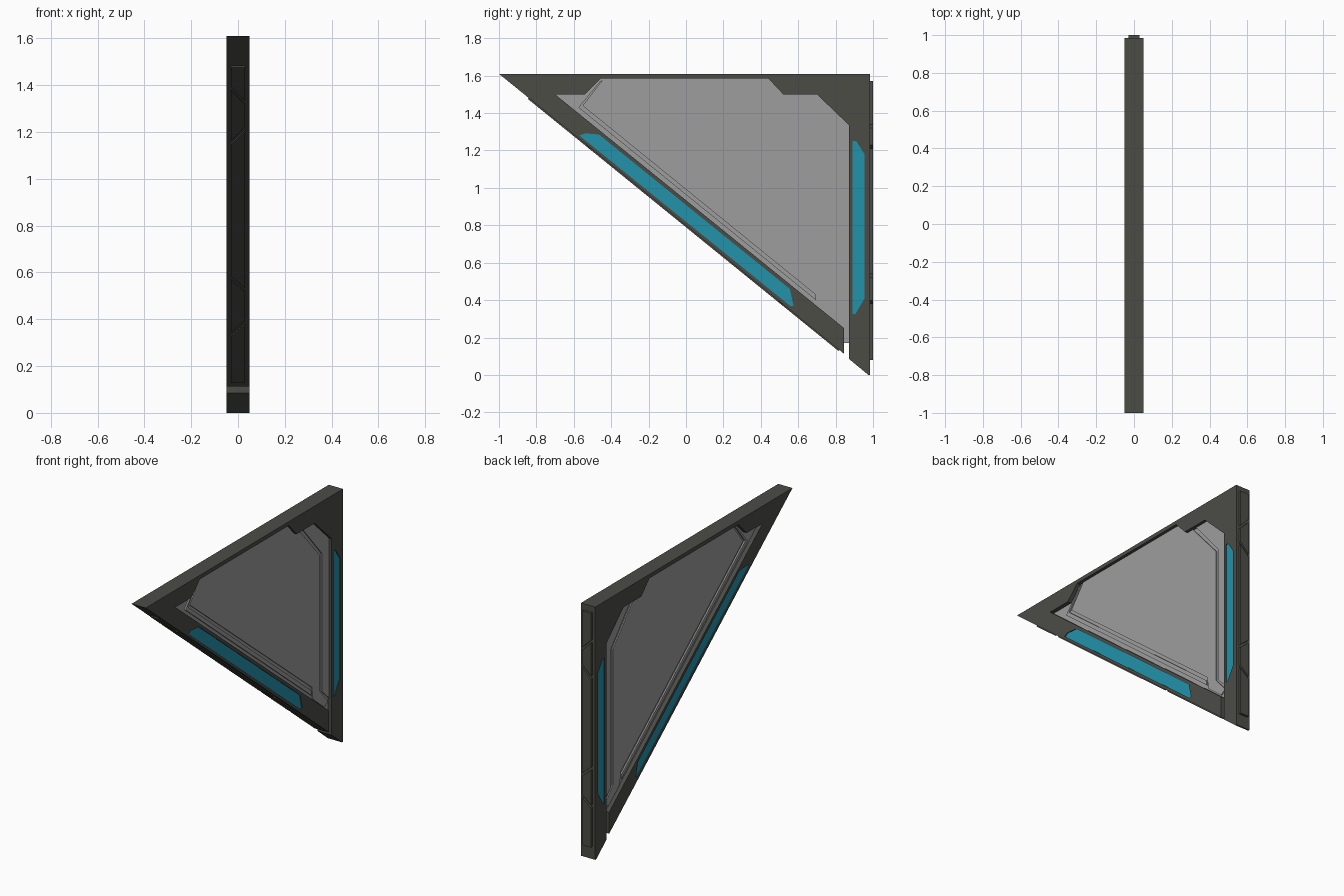
import bpy, bmesh
from mathutils import Matrix, Vector

if "Cube" in bpy.data.objects:
    bpy.data.objects.remove(bpy.data.objects["Cube"])


def material(name, rgb):
    m = bpy.data.materials.new(name)
    m.diffuse_color = (*rgb, 1)
    m.use_nodes = True
    m.node_tree.nodes["Principled BSDF"].inputs["Base Color"].default_value = m.diffuse_color
    return m


DARK = material("dark_frame", (0.072, 0.072, 0.062))
GREY = material("light_grey", (0.34, 0.34, 0.34))
BLUE = material("cyan_blue", (0.017, 0.29, 0.41))

# local x, y, z -> world y, z, x
TO_SIDE = Matrix(((0, 0, 1, 0), (1, 0, 0, 0), (0, 1, 0, 0), (0, 0, 0, 1)))


def plate(name, loops, half, mat, matrix=TO_SIDE):
    """Flat profile (first loop outline, others holes) extruded both ways."""
    cu = bpy.data.curves.new(name, 'CURVE')
    cu.dimensions = '2D'
    cu.fill_mode = 'BOTH'
    cu.extrude = half
    for pts in loops:
        s = cu.splines.new('POLY')
        s.points.add(len(pts) - 1)
        for p, (a, b) in zip(s.points, pts):
            p.co = (a, b, 0, 1)
        s.use_cyclic_u = True
    tmp = bpy.data.objects.new(name + "_curve", cu)
    bpy.context.collection.objects.link(tmp)
    dg = bpy.context.evaluated_depsgraph_get()
    me = bpy.data.meshes.new_from_object(tmp.evaluated_get(dg))
    bpy.data.objects.remove(tmp)
    me.transform(matrix)
    bm = bmesh.new()
    bm.from_mesh(me)
    bmesh.ops.remove_doubles(bm, verts=bm.verts, dist=1e-5)
    bmesh.ops.recalc_face_normals(bm, faces=bm.faces)
    for f in bm.faces:
        f.smooth = False
    bm.to_mesh(me)
    bm.free()
    me.materials.clear()
    me.materials.append(mat)
    ob = bpy.data.objects.new(name, me)
    bpy.context.collection.objects.link(ob)
    return ob


# blue light strips, seated in holes of the frame
light_back = [(.89, 1.25), (.91, 1.25), (.955, 1.18), (.955, .41), (.905, .325), (.89, .325)]
light_slope = [(-.57, 1.28), (-.54, 1.292), (-.465, 1.285), (.555, .46), (.575, .37), (.56, .367)]

# triangular frame, open at the slot near the bottom corner
frame = [(-1, 1.61), (.845, .113), (.845, .25), (.815, .275), (-.70, 1.50),
         (-.54, 1.50), (-.455, 1.585), (.44, 1.585), (.52, 1.50), (.70, 1.50),
         (.872, 1.335), (.872, .085), (.975, 0), (.985, 0), (.985, 1.61)]
plate("frame", [frame, light_back, light_slope], .05, DARK)
plate("back_light", [light_back], .045, BLUE)
plate("slope_light", [light_slope], .045, BLUE)

# recessed grey infill
plate("base_panel", [[(-.73, 1.51), (-.56, 1.6), (.5, 1.6), (.9, 1.4), (.88, .17),
                      (.84, .17), (.84, .24), (.80, .275)]], .024, GREY)
plate("inner_panel", [[(-.42, 1.59), (.44, 1.59), (.525, 1.505), (.565, 1.505),
                       (.78, 1.26), (.78, .395), (.862, .30), (.825, .275),
                       (.71, .37), (.70, .45), (-.53, 1.445)]], .031, GREY)
plate("corner_trim", [[(.595, 1.505), (.71, 1.505), (.88, 1.34), (.88, .31),
                       (.80, .385), (.80, 1.265)]], .031, GREY)
plate("slope_rail", [[(-.46, 1.57), (-.445, 1.575), (-.55, 1.44), (.695, .43),
                      (.695, .40), (-.575, 1.43)]], .033, GREY)


# segmented cover plates along an outer edge; profile is (x across, z height)
def edge_covers(name, low, high, origin, along, normal, thick):
    w = .03
    cuts = [(low, low), (.34, .39), (.58, .53), (1.16, 1.22), (1.39, 1.33), (high, high)]
    along, normal = Vector(along), Vector(normal).normalized()
    m = Matrix.Identity(4)
    for col, v in enumerate((Vector((1, 0, 0)), along, normal)):
        for row in range(3):
            m[row][col] = v[row]
    m.translation = Vector(origin)
    g = .009
    for i, (a, b) in enumerate(zip(cuts, cuts[1:])):
        quad = [(-w, a[0] + g), (w, a[1] + g), (w, b[1] - g), (-w, b[0] - g)]
        plate(f"{name}_{i + 1}", [quad], thick, DARK, m)


edge_covers("back_cover", .07, 1.58, (0, .985, 0), (0, 0, 1), (0, 1, 0), .015)
k = -1.985 / 1.61 * 1.0
k = -(1.845 / 1.497)
edge_covers("slope_cover", .125, 1.49, (0, .845 - .113 * k, 0), (0, k, 1), (0, -1, k), .007)

# thin end bands at the bottom of the frame edge
for s in (-1, 1):
    plate("bottom_rib", [[(.872, .087), (.878, .08), (.975, .001), (.985, .001),
                          (.985, .06), (.872, .12)]], .008, DARK).location.x = s * .02
